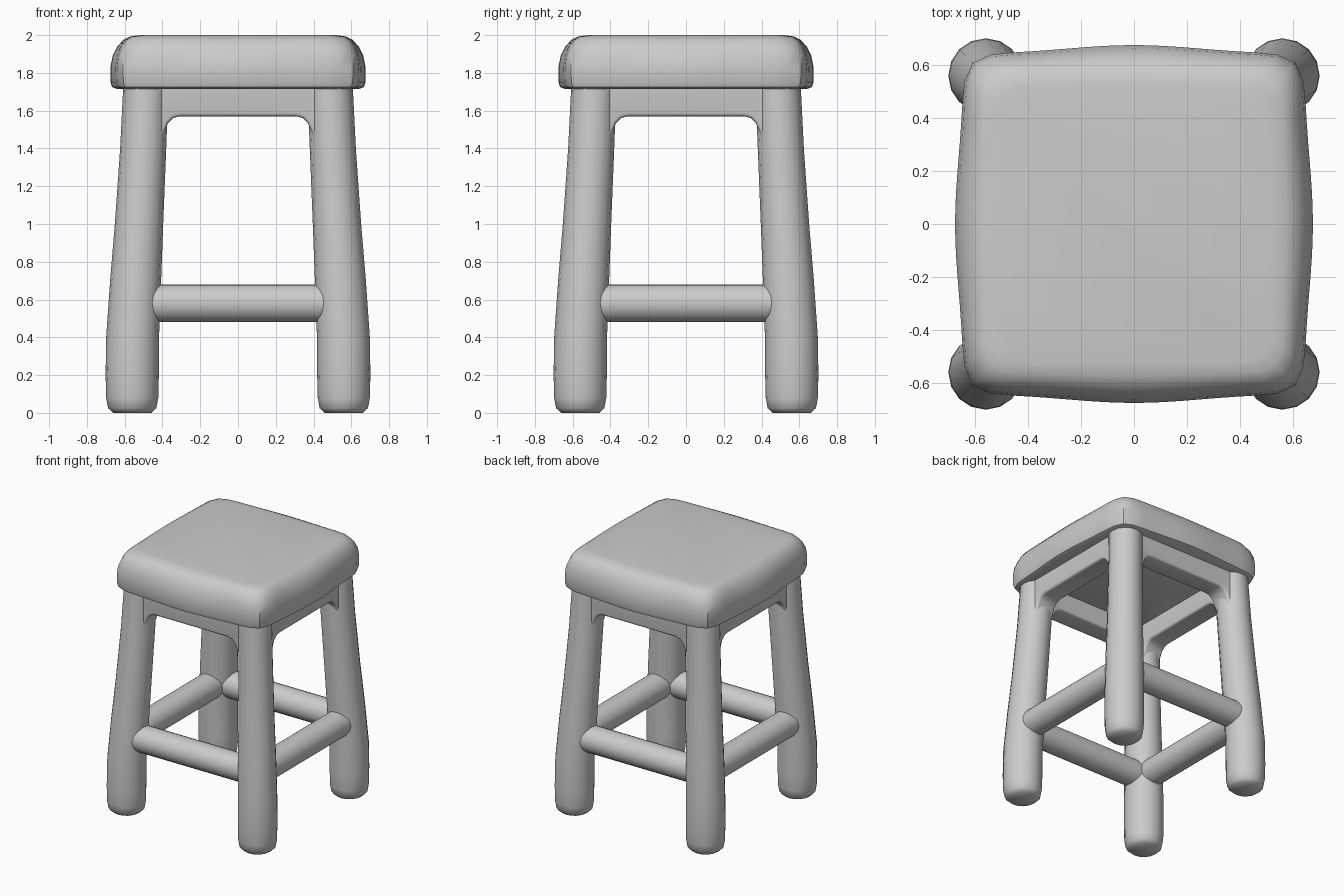
import bpy, bmesh, math
from mathutils import Matrix, Vector

if "Cube" in bpy.data.objects:
    bpy.data.objects.remove(bpy.data.objects["Cube"], do_unlink=True)

GREY = (0.6, 0.6, 0.6, 1)
grey = bpy.data.materials.new("plain grey")
grey.use_nodes = True
grey.diffuse_color = GREY
grey.node_tree.nodes["Principled BSDF"].inputs["Base Color"].default_value = GREY


def finish(name, bm, angle=40):
    bmesh.ops.recalc_face_normals(bm, faces=bm.faces)
    mesh = bpy.data.meshes.new(name)
    bm.to_mesh(mesh)
    bm.free()
    mesh.materials.append(grey)
    ob = bpy.data.objects.new(name, mesh)
    bpy.context.collection.objects.link(ob)
    bpy.ops.object.select_all(action='DESELECT')
    ob.select_set(True)
    bpy.context.view_layer.objects.active = ob
    bpy.ops.object.shade_smooth_by_angle(angle=math.radians(angle))
    return ob


def loft(name, rings, angle=40):
    """Skin a stack of closed point rings and cap both ends."""
    bm = bmesh.new()
    loops = [[bm.verts.new(p) for p in ring] for ring in rings]
    n = len(loops[0])
    for a, b in zip(loops, loops[1:]):
        for i in range(n):
            j = (i + 1) % n
            bm.faces.new((a[i], a[j], b[j], b[i]))
    bm.faces.new(loops[0])
    bm.faces.new(loops[-1])
    return finish(name, bm, angle)


def cushion_ring(z, half, bulge, steps=72):
    """Rounded square whose sides swell outward in the middle."""
    ring = []
    for i in range(steps):
        t = math.tau * i / steps
        c, s = math.cos(t), math.sin(t)
        r = half / (abs(c) ** 12 + abs(s) ** 12) ** (1 / 12)
        r *= 1 + bulge * math.cos(2 * t) ** 2
        ring.append((r * c, r * s, z))
    return ring


def circle(cx, cy, z, r, steps=16):
    return [(cx + r * math.cos(math.tau * i / steps),
             cy + r * math.sin(math.tau * i / steps), z) for i in range(steps)]


# Padded seat: height, half width, side swell
seat_profile = [(1.715, 0.61, 0.05), (1.725, 0.635, 0.05), (1.75, 0.643, 0.05),
                (1.83, 0.645, 0.047), (1.89, 0.638, 0.04), (1.94, 0.62, 0.03),
                (1.975, 0.595, 0.02), (1.993, 0.565, 0.01), (2.0, 0.52, 0)]
loft("seat", [cushion_ring(*row) for row in seat_profile])

# Splayed legs: height, centre offset, radius
leg_profile = [(0, 0.56, 0.1), (0.025, 0.56, 0.128), (0.08, 0.56, 0.138),
               (0.2, 0.56, 0.141), (0.4, 0.558, 0.14), (0.7, 0.542, 0.135),
               (1.0, 0.524, 0.128), (1.4, 0.502, 0.122), (1.74, 0.487, 0.12)]
corners = {"front_left": (1, -1), "front_right": (-1, -1),
           "back_left": (1, 1), "back_right": (-1, 1)}
for name, (sx, sy) in corners.items():
    loft("leg_" + name, [circle(sx * c, sy * c, z, r) for z, c, r in leg_profile], 50)

# Apron outline with curved brackets at both ends
half_arch = [(0, 1.57), (0.31, 1.57), (0.345, 1.56), (0.37, 1.535),
             (0.385, 1.5), (0.43, 1.4), (0.48, 1.4), (0.48, 1.73)]
arch = half_arch + [(-x, z) for x, z in reversed(half_arch[1:])]

for i, side in enumerate(("front", "left", "back", "right")):
    turn = Matrix.Rotation(i * math.pi / 2, 4, 'Z')

    # Apron under the seat
    bm = bmesh.new()
    face = bm.faces.new([bm.verts.new((x, -0.575, z)) for x, z in arch])
    ext = bmesh.ops.extrude_face_region(bm, geom=[face])
    moved = [v for v in ext["geom"] if isinstance(v, bmesh.types.BMVert)]
    bmesh.ops.translate(bm, verts=moved, vec=Vector((0, 0.16, 0)))
    rim = [e for e in bm.edges
           if abs(e.verts[0].co.y - e.verts[1].co.y) < 0.01
           and max(v.co.z for v in e.verts) < 1.6]
    bmesh.ops.bevel(bm, geom=rim, offset=0.018, segments=3, affect='EDGES',
                    profile=0.5)
    bm.transform(turn)
    finish("apron_" + side, bm)

    # Round stretcher between the legs
    bm = bmesh.new()
    bmesh.ops.create_cone(bm, cap_ends=True, segments=24, radius1=0.1,
                          radius2=0.1, depth=1.0)
    bm.transform(turn @ Matrix.Translation((0, -0.547, 0.58))
                 @ Matrix.Rotation(math.pi / 2, 4, 'Y'))
    finish("stretcher_" + side, bm)
